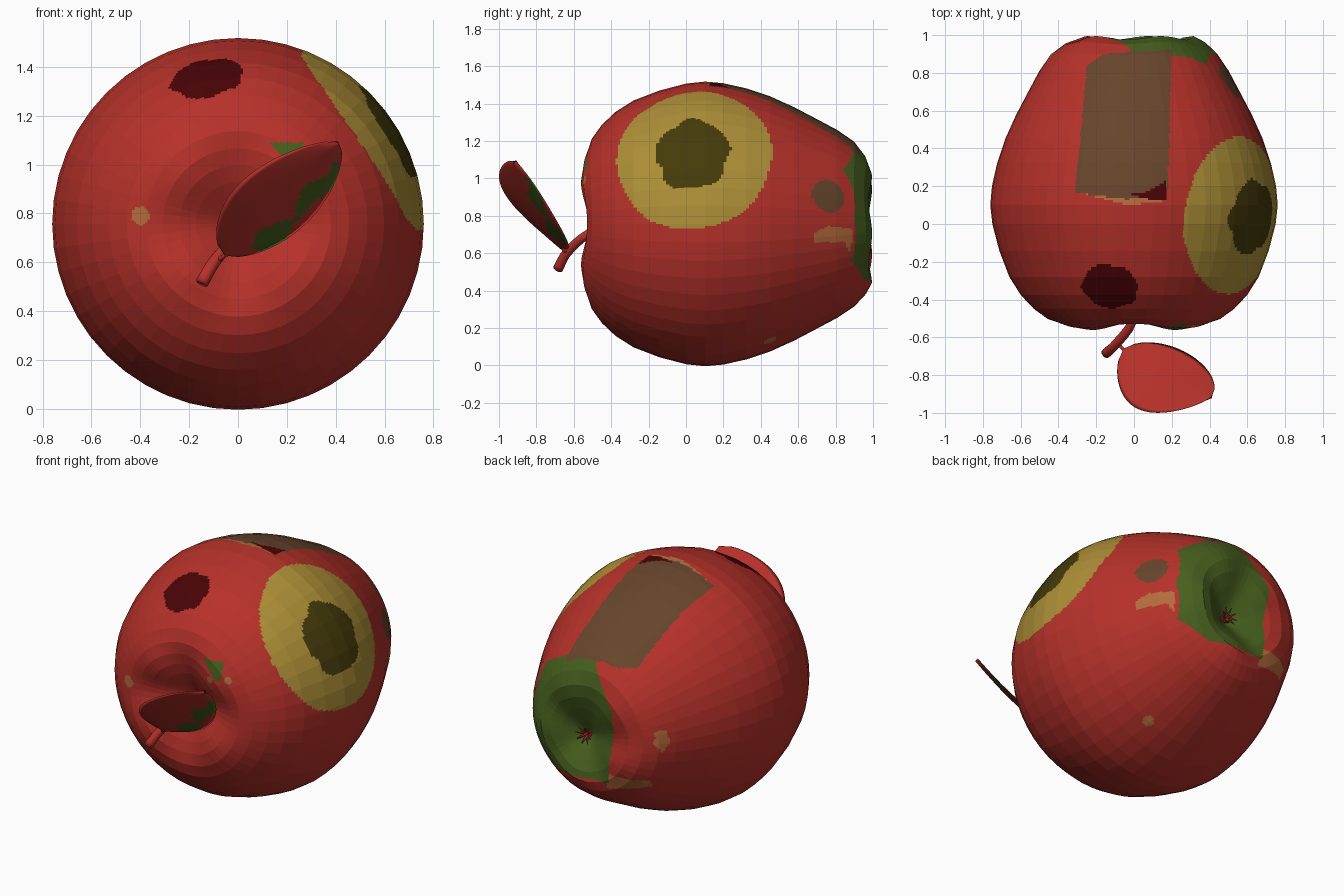
import bpy, bmesh, math
from mathutils import Vector

if "Cube" in bpy.data.objects:
    bpy.data.objects.remove(bpy.data.objects["Cube"])

COLOURS = {
    "apple red": (0.475, 0.031, 0.023), "olive yellow": (0.42, 0.275, 0.038),
    "dark olive": (0.06, 0.043, 0.003), "bruise brown": (0.135, 0.06, 0.025),
    "dark red": (0.066, 0.001, 0.002), "leaf green": (0.062, 0.115, 0.013),
    "russet tan": (0.46, 0.15, 0.045)}
RED, YEL, OLV, BRN, DRK, GRN, TAN = range(7)
MATS = []
for n, c in COLOURS.items():
    m = bpy.data.materials.new(n)
    m.diffuse_color = (*c, 1)
    m.use_nodes = True
    m.node_tree.nodes["Principled BSDF"].inputs["Base Color"].default_value = m.diffuse_color
    MATS.append(m)
CZ = 0.757  # height of the apple's axis


def finish(name, bm, smooth=False):
    bmesh.ops.recalc_face_normals(bm, faces=bm.faces)
    me = bpy.data.meshes.new(name)
    for f in bm.faces:
        f.smooth = smooth
    bm.to_mesh(me)
    bm.free()
    for m in MATS:
        me.materials.append(m)
    bpy.context.collection.objects.link(bpy.data.objects.new(name, me))


def spline(pts, steps):
    """Catmull-Rom curve through a few points."""
    pts = [Vector(p) for p in pts]
    pts = [2 * pts[0] - pts[1]] + pts + [2 * pts[-1] - pts[-2]]
    out = []
    for a, b, c, d in zip(pts, pts[1:], pts[2:], pts[3:]):
        for s in range(steps):
            t = s / steps
            out.append(0.5 * (2 * b + (c - a) * t + (2 * a - 5 * b + 4 * c - d) * t ** 2
                              + (3 * b - a - 3 * c + d) * t ** 3))
    return out + [pts[-2]]


def skin(bm, rings, mat=RED):
    """Join closed rings of verts with quads."""
    for a, b in zip(rings, rings[1:]):
        n = len(a)
        for i in range(n):
            bm.faces.new((a[i], a[(i + 1) % n], b[(i + 1) % n], b[i])).material_index = mat


def tube(bm, pts, r0, r1, mat=RED, sides=10):
    rings, last = [], len(pts) - 1
    for i, p in enumerate(pts):
        d = pts[min(i + 1, last)] - pts[max(i - 1, 0)]
        u = d.cross(Vector((1, 0.1, 0.2))).normalized()
        v = d.cross(u).normalized()
        r = r0 + (r1 - r0) * i / last
        rings.append([bm.verts.new(p + r * (u * math.cos(a) + v * math.sin(a)))
                      for a in (math.tau * k / sides for k in range(sides))])
    skin(bm, rings, mat)
    for ring in (rings[0], rings[-1]):
        bm.faces.new(ring).material_index = mat


# ---- Painted regions: tests on a surface point ----
def area(i, j, side, *poly):
    """Polygon projected along an axis onto the side where side(p) holds."""
    def test(p):
        x, y, hit = p[i], p[j], False
        for (x1, y1), (x2, y2) in zip(poly, poly[1:] + poly[:1]):
            if (y1 > y) != (y2 > y) and x < (x2 - x1) * (y - y1) / (y2 - y1) + x1:
                hit = not hit
        return hit and side(p)
    return test


def spot(centre, ru, rv, wob=0.0):
    """Wobbly ellipse facing out from the axis; ru is along y, rv around."""
    c = Vector(centre)
    n = Vector((c.x, 0, c.z - CZ)).normalized()
    u = Vector((0, 1, 0))
    v = n.cross(u)

    def test(p):
        d = p - c
        a, b = d.dot(u) / ru, d.dot(v) / rv
        t = math.atan2(b, a)
        return abs(d.dot(n)) < 0.3 and math.hypot(a, b) < 1 + wob * (math.sin(5 * t) + 0.6 * math.sin(8 * t + 1))
    return test


def fleck(x, z, r):
    """Small round mark on the front."""
    return lambda p: p.y < -0.2 and math.hypot(p.x - x, p.z - z) < r


def top(p): return p.z > 0.9
def back(p): return p.y > 0.7
def right(p): return p.x > 0.2
def front(p): return p.y < -0.2


# upper spots, then scar on top, rear patch, and small russet marks
REGIONS = [(OLV, spot((0.64, 0.035, 1.14), 0.195, 0.215, 0.05))]
REGIONS.append((YEL, spot((0.63, 0.045, 1.175), 0.415, 0.44, 0.006)))
REGIONS.append((DRK, spot((-0.13, -0.33, 1.37), 0.115, 0.15, 0.04)))
REGIONS.append((BRN, spot((0.5, 0.76, 0.905), 0.085, 0.09)))
REGIONS.append((TAN, spot((-0.43, 0.88, 0.78), 0.035, 0.065, 0.1)))
REGIONS.append((TAN, spot((0.27, 0.45, 0.13), 0.035, 0.035)))
REGIONS.append((DRK, area(0, 1, top, (-0.02, 0.16), (0.06, 0.165), (0.17, 0.23), (0.175, 0.12), (0.06, 0.135))))
REGIONS.append((BRN, area(0, 1, top, (-0.25, 0.84), (-0.16, 0.9), (0.2, 0.925), (0.18, 0.19),
                          (-0.03, 0.13), (-0.31, 0.165))))
REGIONS.append((TAN, area(0, 1, top, (-0.31, 0.17), (0.15, 0.17), (0.15, 0.12), (-0.03, 0.1))))
REGIONS.append((GRN, area(0, 2, back, (0.03, 1.23), (0.2, 1.16), (0.38, 1.05), (0.44, 0.78), (0.41, 0.56),
                          (0.24, 0.455), (-0.14, 0.46), (-0.18, 0.93))))
REGIONS.append((TAN, area(1, 2, right, (0.68, 0.71), (0.76, 0.745), (0.89, 0.73), (0.88, 0.59),
                          (0.85, 0.66), (0.69, 0.66))))
REGIONS.append((TAN, area(0, 2, back, (-0.13, 0.53), (-0.37, 0.51), (-0.37, 0.46), (-0.12, 0.42))))
REGIONS.append((GRN, area(0, 2, front, (0.13, 1.09), (0.27, 1.09), (0.27, 0.98), (0.23, 0.98))))
REGIONS += [(TAN, fleck(0.19, 0.97, 0.022)), (TAN, fleck(0.31, 0.99, 0.022)), (TAN, fleck(-0.4, 0.79, 0.037))]

# ---- Apple body: lathe around y, lobed rims, off-centre rear hollow ----
PROFILE = [(-0.39, 0.01), (-0.455, 0.11), (-0.525, 0.24), (-0.54, 0.38), (-0.45, 0.53), (-0.28, 0.66),
           (0, 0.75), (0.2, 0.752), (0.45, 0.682), (0.7, 0.56), (0.9, 0.44), (0.985, 0.30),
           (0.95, 0.16), (0.87, 0.01)]
SEG = 48
bm = bmesh.new()
rings = []
for y, r in spline(PROFILE, 2):
    ring = []
    shift = 0.07 * max(0, 1 - r / 0.4) if y > 0.8 else 0
    for k in range(SEG):
        a = math.tau * k / SEG
        w = math.exp(-((r - 0.28) / 0.13) ** 2)
        lobe = 0.02 * math.cos(4 * a) if y < -0.2 else 0.01 * math.cos(5 * a + 0.6) if y > 0.8 else 0
        ring.append(bm.verts.new((r * math.cos(a) + shift, y + w * lobe, CZ + r * math.sin(a) - shift)))
    rings.append(ring)
skin(bm, rings)
bmesh.ops.subdivide_edges(bm, edges=bm.edges[:], cuts=7, use_grid_fill=True)
for f in bm.faces:
    p = f.calc_center_median()
    f.material_index = next((m for m, test in REGIONS if test(p)), RED)
finish("apple_body", bm)

# ---- Stem with a short leaf stalk ----
bm = bmesh.new()
tube(bm, spline([(0, -0.37, 0.755), (-0.01, -0.52, 0.705), (-0.095, -0.635, 0.605),
                 (-0.148, -0.685, 0.515)], 4), 0.022, 0.027)
tube(bm, spline([(-0.085, -0.63, 0.615), (-0.07, -0.65, 0.615), (-0.045, -0.675, 0.64)], 2), 0.012, 0.007)
finish("stem", bm, True)

# ---- Leaf: two thin shells meeting at the rim; green patch underneath ----
base, tip = Vector((-0.055, -0.665, 0.63)), Vector((0.41, -0.915, 1.09))
wide = Vector((0.26, 0.27, -0.15)).normalized()
under = wide.cross(tip - base).normalized()
bow = Vector((-0.02, -0.045, -0.005))
NU, NV = 28, 16
bm = bmesh.new()
for side in (1, -1):
    grid = []
    for i in range(NU + 1):
        t = i / NU
        half = 0.212 * max(math.sin(math.pi * t ** 0.93), 0) ** 0.62 + 0.003
        row = []
        for j in range(NV + 1):
            v = 2 * j / NV - 1
            p = base.lerp(tip, t) + bow * math.sin(math.pi * t) + wide * half * v
            row.append(bm.verts.new(p + under * side * 0.011 * (1 - v * v)))
        grid.append(row)
    for i in range(NU):
        for j in range(NV):
            f = bm.faces.new((grid[i][j], grid[i + 1][j], grid[i + 1][j + 1], grid[i][j + 1]))
            t, v = (i + 0.5) / NU, 2 * (j + 0.5) / NV - 1
            inner = 0.42 + 0.18 * math.sin(17 * t)
            if side == 1 and 0.14 < t < 0.9 and inner < v < 0.9 + 0.2 * math.sin(9 * t):
                f.material_index = GRN
bmesh.ops.remove_doubles(bm, verts=bm.verts[:], dist=0.0005)
finish("leaf", bm, True)

# ---- Calyx: small dried sepals in the rear hollow ----
bm = bmesh.new()
for k in range(8):
    a = math.tau * k / 8 + 0.2
    pts = [Vector((0.065 + r * math.cos(a), 0.95 - 0.0009 / r, CZ - 0.065 + r * math.sin(a)))
           for r in (0.01, 0.03, 0.055)]
    tube(bm, pts, 0.01, 0.002, GRN if k % 3 == 2 else RED, 6)
finish("calyx", bm)
